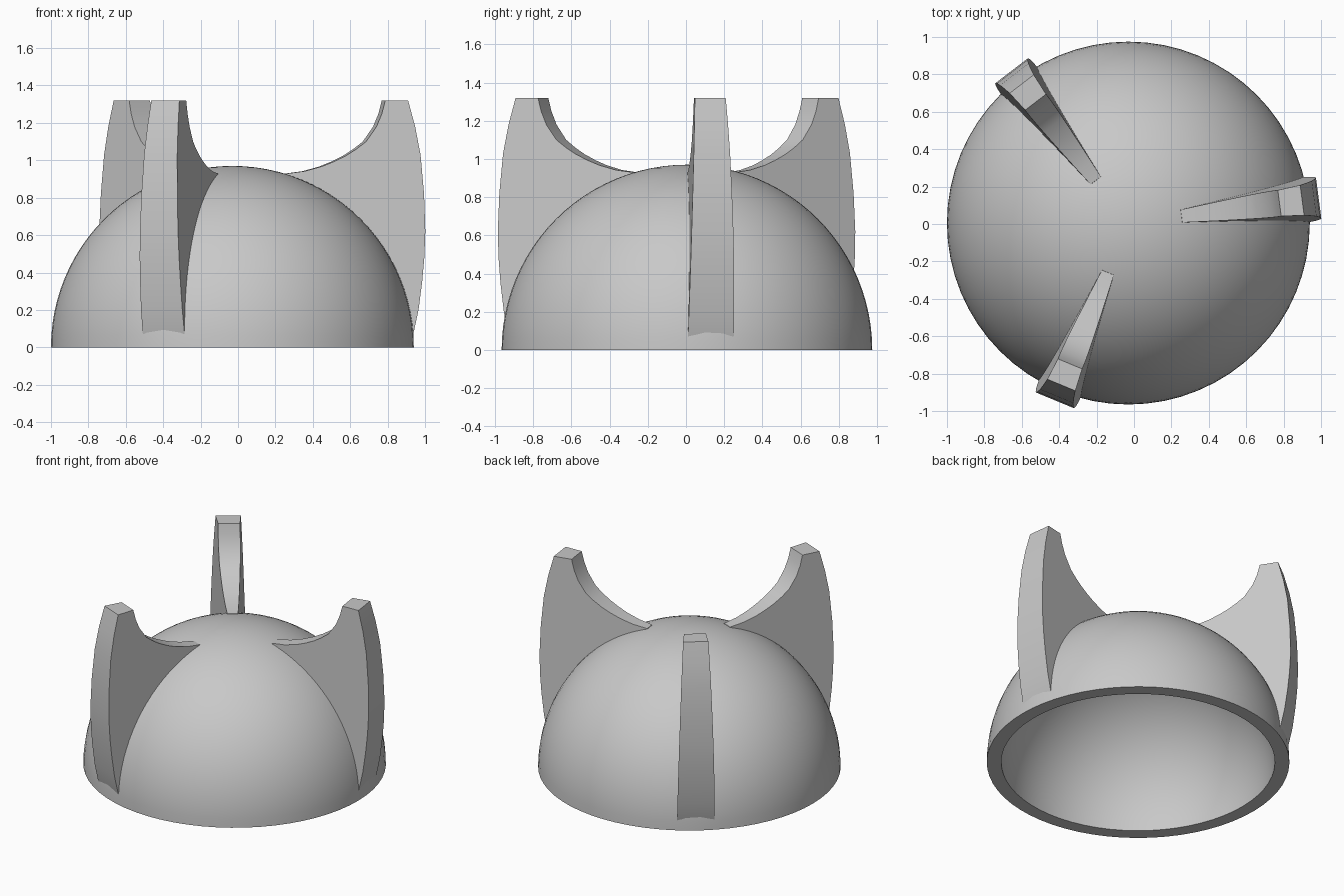
import bpy
import bmesh
from math import sin, cos, pi, radians, atan2
from mathutils import Matrix, Vector

cube = bpy.data.objects.get("Cube")
if cube:
    bpy.data.objects.remove(cube, do_unlink=True)

CENTRE = Vector((-0.03, 0.005, 0))
OUTER, INNER = 0.97, 0.877

grey = bpy.data.materials.new("plain grey")
grey.use_nodes = True
colour = (0.58, 0.58, 0.58, 1)
grey.diffuse_color = colour
grey.node_tree.nodes["Principled BSDF"].inputs["Base Color"].default_value = colour


def finish(bm, name, angle=0.0):
    """Turn a bmesh into a placed, smooth shaded object."""
    bmesh.ops.recalc_face_normals(bm, faces=bm.faces)
    mesh = bpy.data.meshes.new(name)
    bm.to_mesh(mesh)
    bm.free()
    mesh.materials.append(grey)
    obj = bpy.data.objects.new(name, mesh)
    obj.matrix_world = Matrix.Translation(CENTRE) @ Matrix.Rotation(angle, 4, "Z")
    bpy.context.collection.objects.link(obj)
    bpy.ops.object.select_all(action="DESELECT")
    obj.select_set(True)
    bpy.context.view_layer.objects.active = obj
    bpy.ops.object.shade_smooth_by_angle(angle=radians(30))
    return obj


def arc(radius, start, end, steps):
    """Points (r, z) on a circle about the dome centre."""
    angles = [start + (end - start) * i / steps for i in range(steps + 1)]
    return [(radius * cos(a), radius * sin(a)) for a in angles]


# Hollow dome: outer and inner arcs joined by the flat rim, spun round
bm = bmesh.new()
section = arc(OUTER, pi / 2, 0, 24) + arc(INNER, 0, pi / 2, 24)
verts = [bm.verts.new((r, 0, z)) for r, z in section]
edges = [bm.edges.new(pair) for pair in zip(verts, verts[1:])]
bmesh.ops.spin(bm, geom=verts + edges, cent=(0, 0, 0), axis=(0, 0, 1),
               angle=2 * pi, steps=64)
bmesh.ops.remove_doubles(bm, verts=bm.verts, dist=0.0005)
finish(bm, "dome_shell")

# Fin outline: bulging outer edge, flat top, hollowed inner edge
outer_edge = [(0.95, 0.04), (0.962, 0.08), (0.988, 0.2), (1.008, 0.35),
              (1.02, 0.48), (1.026, 0.62), (1.02, 0.82), (1.002, 1.03),
              (0.974, 1.18), (0.937, 1.32)]
inner_edge = [(0.815, 1.32), (0.797, 1.25), (0.768, 1.18), (0.712, 1.1),
              (0.66, 1.06), (0.605, 1.025), (0.54, 0.993), (0.475, 0.967),
              (0.385, 0.942), (0.287, 0.929)]
# The hidden lower edge follows the dome inside its wall
tip = inner_edge[-1]
hidden_edge = arc(0.935, atan2(tip[1], tip[0]), 0.04, 16)
outline = outer_edge + inner_edge + hidden_edge


def half_width(r, z):
    """Fins narrow toward the tip and toward the top."""
    return (0.073 + 0.18 * r - 0.06 * z) / 2


def fin(name, angle):
    bm = bmesh.new()
    sides = [[bm.verts.new((r, s * half_width(r, z), z)) for r, z in outline]
             for s in (-1, 1)]
    left, right = sides
    bm.faces.new(left)
    bm.faces.new(reversed(right))
    for i in range(len(outline)):
        bm.faces.new((left[i], left[i - 1], right[i - 1], right[i]))
    return finish(bm, name, angle)


for index, name in enumerate(("left_fin", "back_right_fin", "front_right_fin")):
    fin(name, radians(7.5 + 120 * index))
